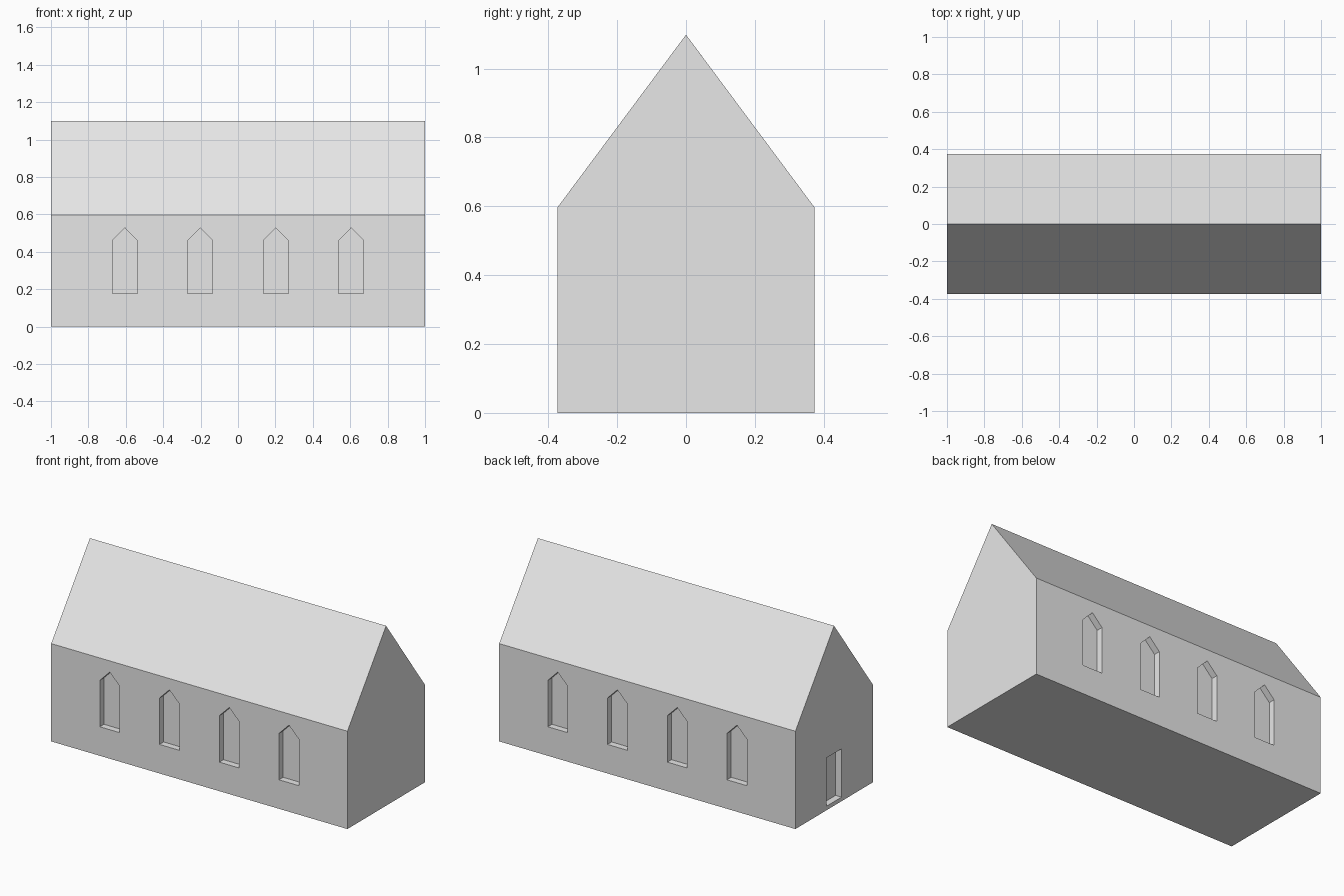
import bpy
import bmesh
from math import pi
from mathutils import Matrix, Vector

cube = bpy.data.objects.get("Cube")
if cube:
    bpy.data.objects.remove(cube, do_unlink=True)

LENGTH, HALF_WIDTH = 2.0, 0.373
EAVE, RIDGE = 0.597, 1.098
RECESS = 0.04

stone = bpy.data.materials.new("Light grey stone")
stone.diffuse_color = (0.8, 0.8, 0.8, 1)
stone.use_nodes = True
stone.node_tree.nodes["Principled BSDF"].inputs["Base Color"].default_value = (0.8, 0.8, 0.8, 1)


def add_prism(bm, profile, y0, y1, matrix):
    """Extrude an x-z profile from y0 to y1, then place it."""
    face = bm.faces.new([bm.verts.new(matrix @ Vector((x, y0, z))) for x, z in profile])
    out = bmesh.ops.extrude_face_region(bm, geom=[face], use_keep_orig=True)
    moved = [v for v in out["geom"] if isinstance(v, bmesh.types.BMVert)]
    offset = matrix.to_3x3() @ Vector((0, y1 - y0, 0))
    bmesh.ops.translate(bm, verts=moved, vec=offset)


def finish(bm, name):
    bmesh.ops.recalc_face_normals(bm, faces=bm.faces)
    mesh = bpy.data.meshes.new(name)
    bm.to_mesh(mesh)
    bm.free()
    mesh.materials.append(stone)
    obj = bpy.data.objects.new(name, mesh)
    bpy.context.collection.objects.link(obj)
    return obj


# Gabled body, with walls and steep roof in one solid
bm = bmesh.new()
gable = [(-HALF_WIDTH, 0), (HALF_WIDTH, 0), (HALF_WIDTH, EAVE), (0, RIDGE), (-HALF_WIDTH, EAVE)]
add_prism(bm, gable, -LENGTH / 2, LENGTH / 2, Matrix.Rotation(pi / 2, 4, "Z"))
building = finish(bm, "gabled_building")

# Pointed window recesses on both long walls
bm = bmesh.new()
window = [(-0.067, 0.177), (0.067, 0.177), (0.067, 0.46), (0, 0.528), (-0.067, 0.46)]
for turn in (0, pi):
    for x in (-0.605, -0.202, 0.202, 0.605):
        place = Matrix.Rotation(turn, 4, "Z") @ Matrix.Translation((x, 0, 0))
        add_prism(bm, window, -HALF_WIDTH - 0.1, -HALF_WIDTH + RECESS, place)

# Rectangular door recess in the right end wall
door = [(-0.072, 0.025), (0.072, 0.025), (0.072, 0.32), (-0.072, 0.32)]
add_prism(bm, door, -LENGTH / 2 - 0.1, -LENGTH / 2 + RECESS, Matrix.Rotation(-pi / 2, 4, "Z"))
cutter = finish(bm, "opening_cutter")
cutter.hide_render = True

# Cut the openings and keep the finished mesh
cut = building.modifiers.new("Openings", "BOOLEAN")
cut.operation = "DIFFERENCE"
cut.solver = "EXACT"
cut.object = cutter
bpy.context.view_layer.update()
depsgraph = bpy.context.evaluated_depsgraph_get()
result = bpy.data.meshes.new_from_object(building.evaluated_get(depsgraph))
building.modifiers.clear()
building.data = result
bpy.data.objects.remove(cutter, do_unlink=True)
